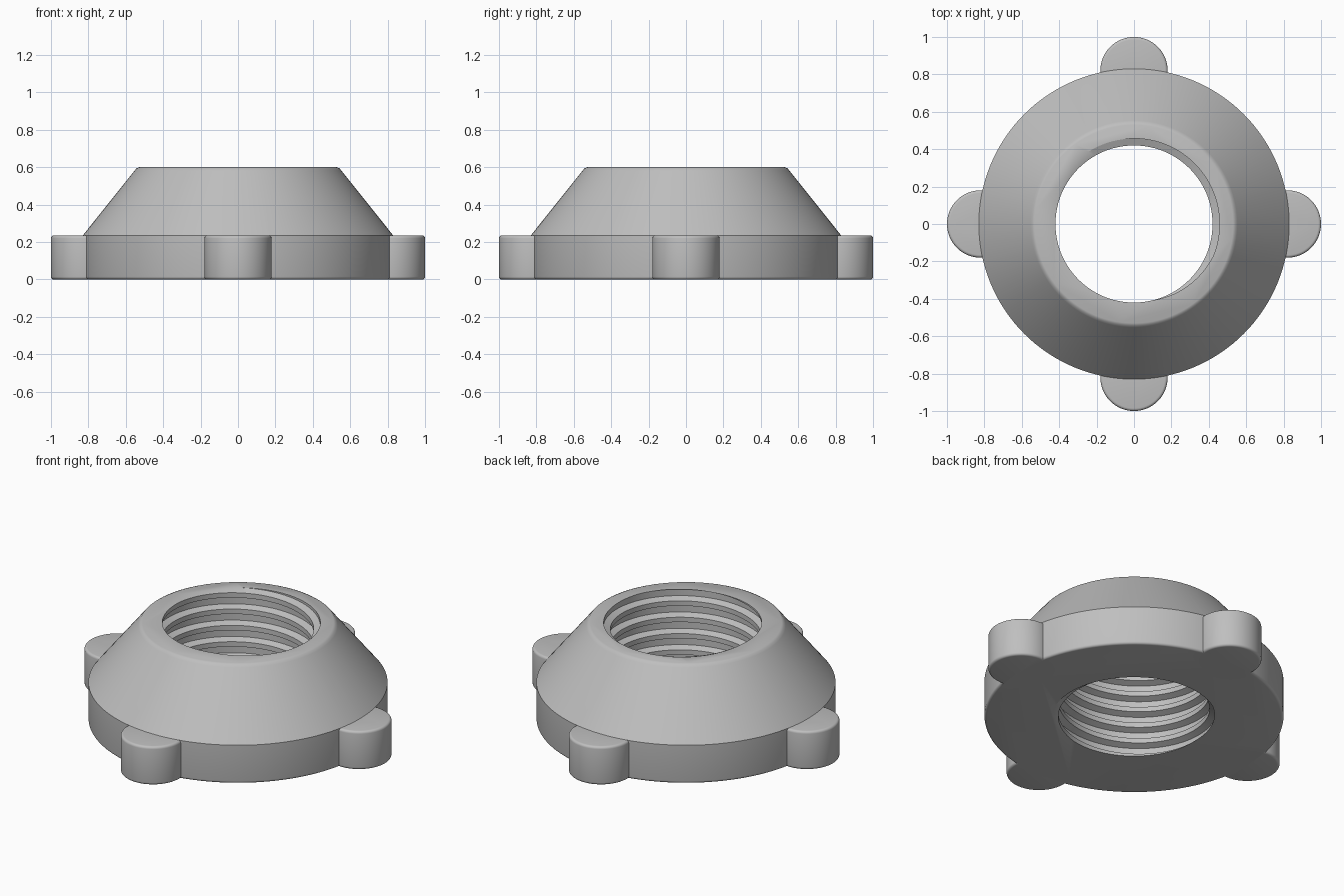
import bpy
import bmesh
from math import sin, cos, pi, tau, radians

cube = bpy.data.objects.get("Cube")
if cube:
    bpy.data.objects.remove(cube, do_unlink=True)

grey = bpy.data.materials.new("light grey")
grey.use_nodes = True
grey.diffuse_color = (0.52, 0.52, 0.52, 1)
grey.node_tree.nodes["Principled BSDF"].inputs["Base Color"].default_value = (0.52, 0.52, 0.52, 1)


def make_object(name, bm):
    bmesh.ops.recalc_face_normals(bm, faces=bm.faces[:])
    mesh = bpy.data.meshes.new(name)
    bm.to_mesh(mesh)
    bm.free()
    mesh.materials.append(grey)
    obj = bpy.data.objects.new(name, mesh)
    bpy.context.collection.objects.link(obj)
    return obj


def turned(name, profile, steps, x=0.0, y=0.0):
    """Solid of revolution from (radius, height) points, capped at both ends."""
    bm = bmesh.new()
    rings = [[bm.verts.new((x + r * cos(tau * i / steps), y + r * sin(tau * i / steps), z))
              for i in range(steps)] for r, z in profile]
    for low, high in zip(rings, rings[1:]):
        for i in range(steps):
            j = (i + 1) % steps
            bm.faces.new((low[i], low[j], high[j], high[i]))
    bm.faces.new(rings[0])
    bm.faces.new(rings[-1])
    return make_object(name, bm)


def rounded(r, z, size, low):
    """Quarter-round edge points at the rim of a turned part, bottom to top."""
    angles = [i * pi / 8 for i in range(5)]
    if low:
        return [(r - size + size * sin(a), z + size - size * cos(a)) for a in angles]
    return [(r - size + size * cos(a), z - size + size * sin(a)) for a in angles]


def thread_cutter(name, pitch, crest, root, phase, z_low, z_high, steps):
    """Solid helical core whose ridges cut a groove into the bore."""
    shape = [(0, root), (0.4, root), (0.55, crest), (0.85, crest)]
    turns = range(int(z_low / pitch) - 3, int(z_high / pitch) + 3)
    bm = bmesh.new()
    columns = []
    for i in range(steps + 1):
        a = tau * i / steps
        columns.append([bm.verts.new((r * cos(a), r * sin(a), pitch * (k + t + i / steps) + phase))
                        for k in turns for t, r in shape])
    for left, right in zip(columns, columns[1:]):
        for j in range(len(left) - 1):
            bm.faces.new((left[j], right[j], right[j + 1], left[j + 1]))
    bmesh.ops.remove_doubles(bm, verts=bm.verts[:], dist=1e-5)
    # Trim both ends flat and close them
    for z, up in ((z_low, -1), (z_high, 1)):
        bmesh.ops.bisect_plane(bm, geom=bm.verts[:] + bm.edges[:] + bm.faces[:], dist=1e-6,
                               plane_co=(0, 0, z), plane_no=(0, 0, up), clear_outer=True)
    bmesh.ops.remove_doubles(bm, verts=bm.verts[:], dist=1e-5)
    bmesh.ops.holes_fill(bm, edges=[e for e in bm.edges if e.is_boundary], sides=0)
    return make_object(name, bm)


def combine(target, tool, operation):
    mod = target.modifiers.new(operation.lower(), 'BOOLEAN')
    mod.operation = operation
    mod.solver = 'EXACT'
    mod.object = tool
    bpy.context.view_layer.objects.active = target
    bpy.ops.object.modifier_apply(modifier=mod.name)
    bpy.data.objects.remove(tool, do_unlink=True)


# Conical body on a short cylindrical base
base_r, base_h, top_r, top_h = 0.83, 0.235, 0.545, 0.6
body = turned("threaded_collar",
              rounded(base_r, 0, 0.015, True)
              + [(base_r, base_h), (top_r + 0.008, top_h - 0.018), (top_r - 0.002, top_h - 0.006),
                 (top_r - 0.015, top_h)], 128)

# Four rounded grip lugs
for k in range(4):
    a = k * pi / 2
    lug = turned("grip_lug", rounded(0.18, 0, 0.015, True) + rounded(0.18, base_h, 0.015, False),
                 64, 0.82 * cos(a), 0.82 * sin(a))
    combine(body, lug, 'UNION')

# Threaded bore, with the groove running out at the upper rim
pitch = 0.1
cutter = thread_cutter("bore_cutter", pitch, 0.42, 0.457, -0.034, -0.05, 0.65, 96)
combine(body, cutter, 'DIFFERENCE')

bpy.ops.object.select_all(action='DESELECT')
body.select_set(True)
bpy.context.view_layer.objects.active = body
bpy.ops.object.shade_smooth_by_angle(angle=radians(30))
